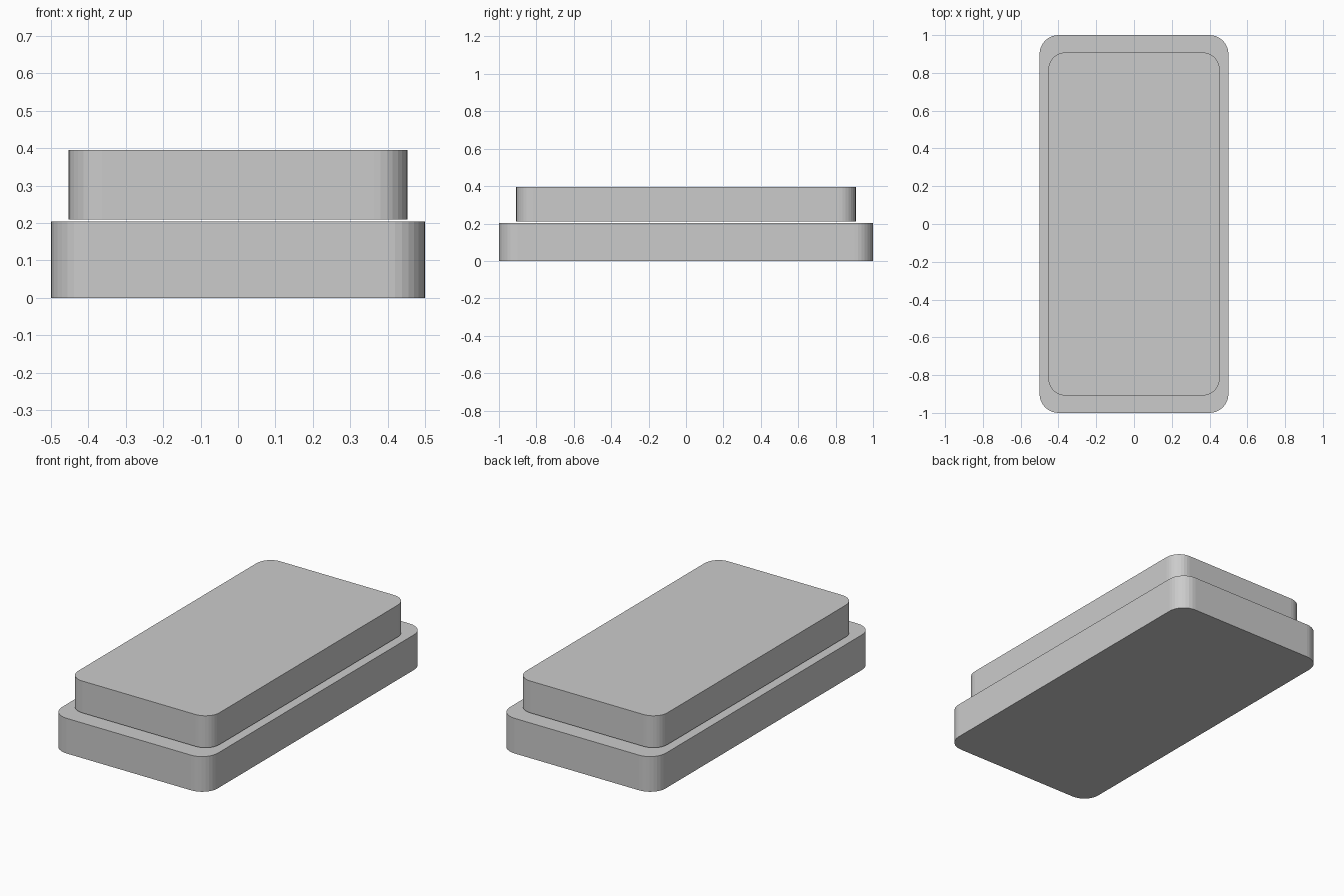
import bpy, bmesh, math

if "Cube" in bpy.data.objects:
    bpy.data.objects.remove(bpy.data.objects["Cube"])


def rounded_slab(name, half_x, half_y, z0, z1, radius, steps=8):
    """Solid slab with rounded vertical corners."""
    bm = bmesh.new()
    corners = [(1, 1, 0), (-1, 1, 90), (-1, -1, 180), (1, -1, 270)]
    ring = []
    for sx, sy, start in corners:
        for i in range(steps + 1):
            a = math.radians(start + 90 * i / steps)
            ring.append(bm.verts.new((sx * (half_x - radius) + radius * math.cos(a),
                                      sy * (half_y - radius) + radius * math.sin(a), z0)))
    base = bm.faces.new(ring)
    top = bmesh.ops.extrude_face_region(bm, geom=[base], use_keep_orig=True)
    verts = [g for g in top["geom"] if isinstance(g, bmesh.types.BMVert)]
    bmesh.ops.translate(bm, verts=verts, vec=(0, 0, z1 - z0))
    bmesh.ops.recalc_face_normals(bm, faces=bm.faces)
    mesh = bpy.data.meshes.new(name)
    bm.to_mesh(mesh)
    bm.free()
    obj = bpy.data.objects.new(name, mesh)
    bpy.context.collection.objects.link(obj)
    return obj


# Wide lower slab
rounded_slab("lower_slab", 0.5, 1.0, 0.0, 0.204, 0.1)

# Smaller upper slab, floating just above the lower one
rounded_slab("upper_slab", 0.4535, 0.908, 0.21, 0.395, 0.09)
